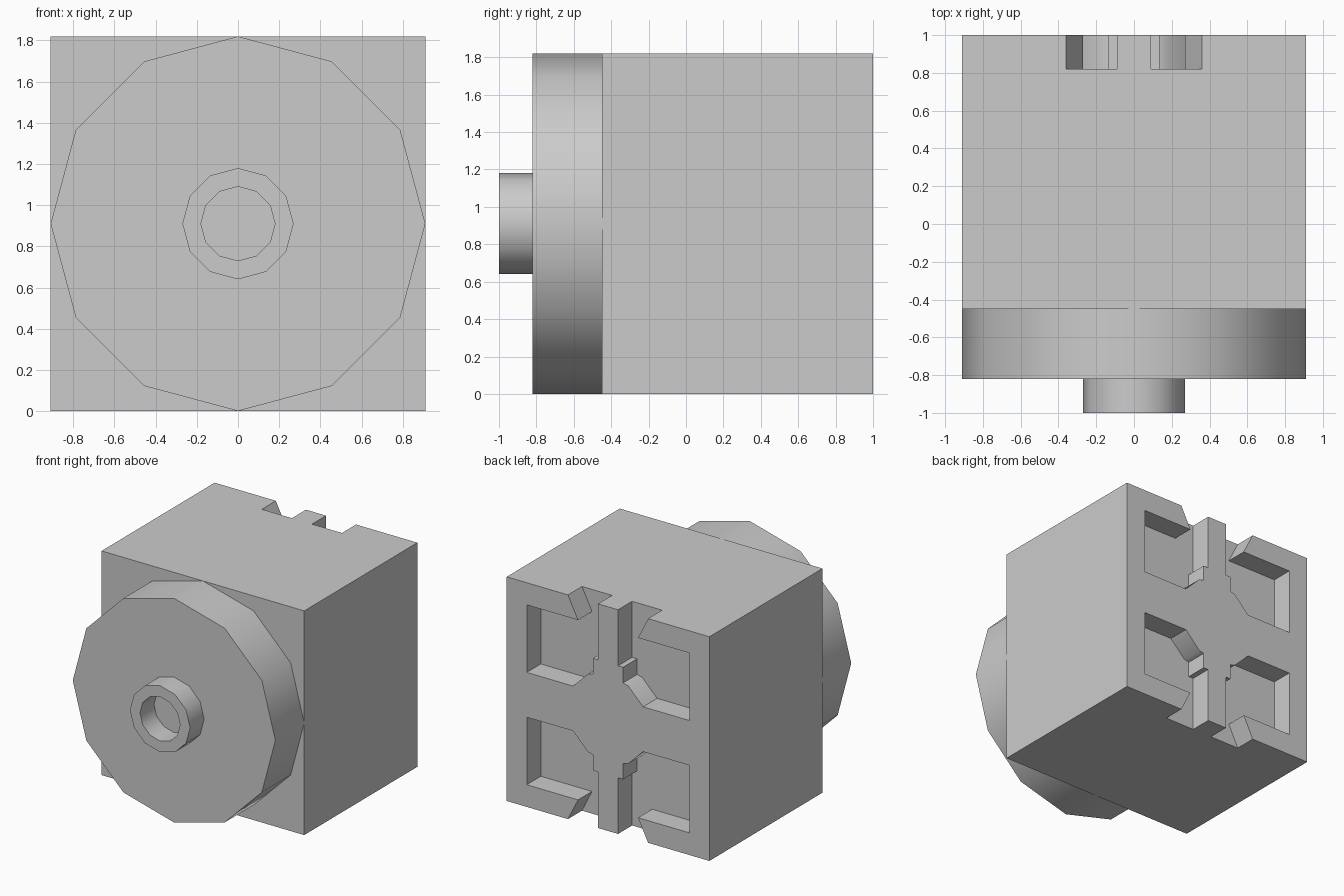
import bpy, bmesh
from math import sin, cos, pi, radians

if "Cube" in bpy.data.objects:
    bpy.data.objects.remove(bpy.data.objects["Cube"])

C = 0.91          # half width of the cube, also height of the axis
SIDES = 12


def add_object(name, bm, z=C):
    bmesh.ops.remove_doubles(bm, verts=bm.verts, dist=1e-5)
    bmesh.ops.recalc_face_normals(bm, faces=bm.faces)
    mesh = bpy.data.meshes.new(name)
    bm.to_mesh(mesh)
    bm.free()
    ob = bpy.data.objects.new(name, mesh)
    ob.location.z = z
    bpy.context.collection.objects.link(ob)
    return ob


def activate(ob):
    bpy.ops.object.select_all(action='DESELECT')
    ob.select_set(True)
    bpy.context.view_layer.objects.active = ob


def smooth(ob):
    activate(ob)
    bpy.ops.object.shade_smooth_by_angle(angle=radians(35))


def turned(name, profile):
    """Revolve (radius, y) points around the y axis and cap both ends."""
    bm = bmesh.new()
    rings = [[bm.verts.new((r * sin(2 * pi * i / SIDES), y, r * cos(2 * pi * i / SIDES)))
              for i in range(SIDES)] for r, y in profile]
    for a, b in zip(rings, rings[1:]):
        for i in range(SIDES):
            j = (i + 1) % SIDES
            bm.faces.new((a[i], a[j], b[j], b[i]))
    bm.faces.new(rings[0])
    bm.faces.new(rings[-1])
    ob = add_object(name, bm)
    smooth(ob)
    return ob


# Cube body
bm = bmesh.new()
bmesh.ops.create_cube(bm, size=1)
for v in bm.verts:
    v.co = (v.co.x * 2 * C, v.co.y * 1.45 + 0.275, v.co.z * 2 * C)
body = add_object("body", bm)

# Back pockets: one quarter outline, mirrored to all four corners
pocket = [(0.09, 0.93), (0.37, 0.93), (0.27, 0.73), (0.73, 0.73), (0.73, 0.182),
          (0.315, 0.182), (0.182, 0.315), (0.135, 0.328), (0.135, 0.455), (0.09, 0.455)]
bm = bmesh.new()
for sx in (1, -1):
    for sz in (1, -1):
        near = [bm.verts.new((sx * x, 0.82, sz * z)) for x, z in pocket]
        far = [bm.verts.new((sx * x, 1.05, sz * z)) for x, z in pocket]
        bm.faces.new(near)
        bm.faces.new(far)
        for i in range(len(pocket)):
            j = (i + 1) % len(pocket)
            bm.faces.new((near[i], near[j], far[j], far[i]))
cutter = add_object("pocket_cutter", bm)
cutter.hide_render = True

cut = body.modifiers.new("pockets", 'BOOLEAN')
cut.operation = 'DIFFERENCE'
cut.solver = 'EXACT'
cut.object = cutter
activate(body)
bpy.ops.object.modifier_apply(modifier=cut.name)
bpy.data.objects.remove(cutter, do_unlink=True)
smooth(body)

# Round front disc
turned("front_disc", [(0.91, -0.45), (0.91, -0.82)])

# Hollow front stud
turned("front_stud", [(0.27, -0.82), (0.27, -1.0), (0.18, -1.0), (0.18, -0.82)])
